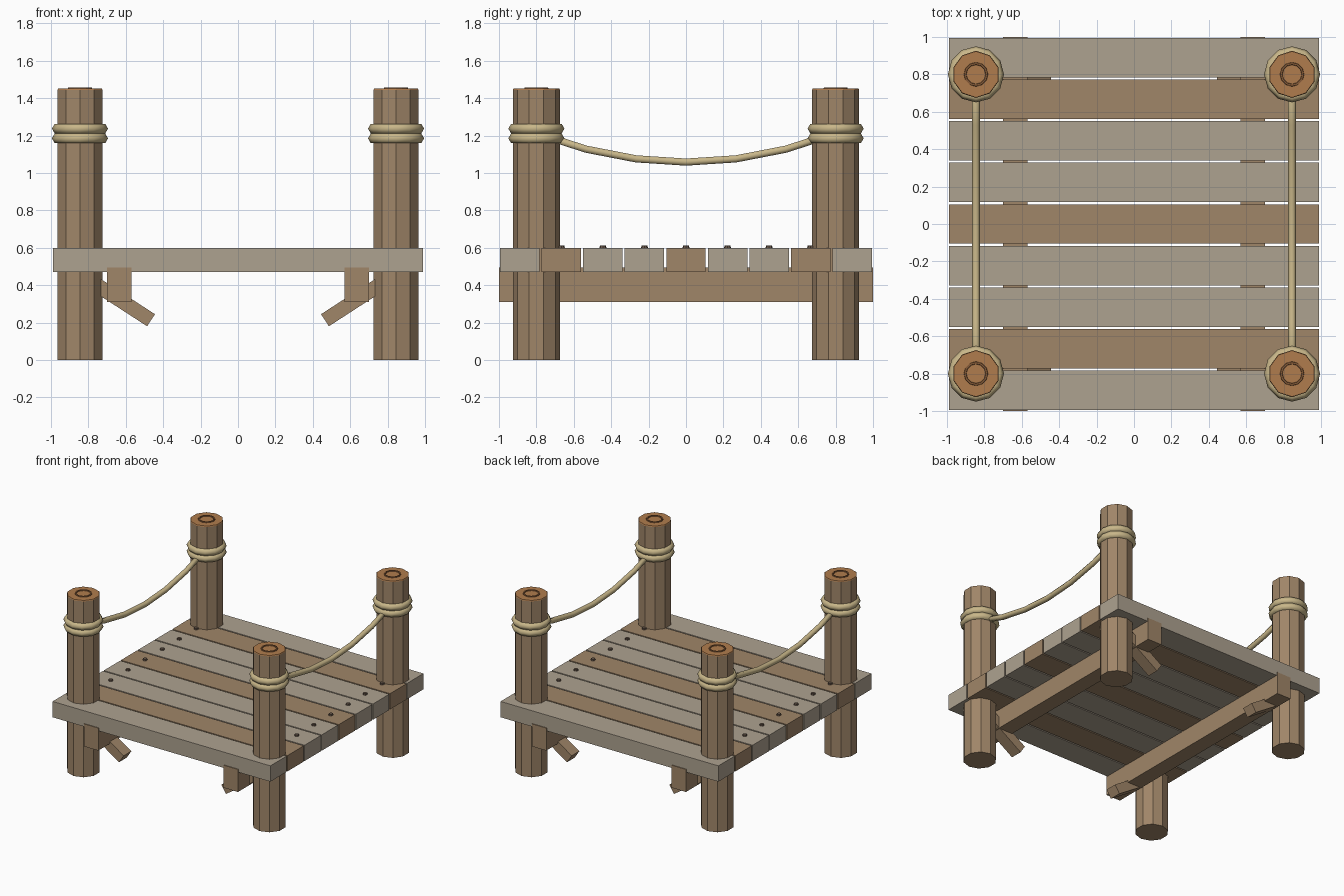
import bpy, bmesh, math
from mathutils import Vector, Matrix

if "Cube" in bpy.data.objects:
    bpy.data.objects.remove(bpy.data.objects["Cube"])


def material(name, r, g, b):
    m = bpy.data.materials.new(name)
    m.diffuse_color = (r, g, b, 1)
    m.use_nodes = True
    m.node_tree.nodes["Principled BSDF"].inputs["Base Color"].default_value = m.diffuse_color
    return m


BROWN = material("brown wood", 0.352, 0.238, 0.140)
GREY = material("weathered grey wood", 0.423, 0.361, 0.279)
END = material("cut wood", 0.434, 0.202, 0.075)
RING = material("growth ring", 0.24, 0.105, 0.04)
ROPE = material("rope", 0.58, 0.47, 0.25)
NAIL = material("nail", 0.13, 0.09, 0.065)


def finish(name, bm, mat, smooth=False):
    bmesh.ops.recalc_face_normals(bm, faces=bm.faces)
    for f in bm.faces:
        f.smooth = smooth
    me = bpy.data.meshes.new(name)
    bm.to_mesh(me)
    bm.free()
    me.materials.append(mat)
    ob = bpy.data.objects.new(name, me)
    bpy.context.collection.objects.link(ob)
    return ob


def box(name, centre, size, mat, tilt=0):
    bm = bmesh.new()
    m = (Matrix.Translation(centre) @ Matrix.Rotation(tilt, 4, 'Y')
         @ Matrix.Diagonal((*size, 1)))
    bmesh.ops.create_cube(bm, size=1, matrix=m)
    return finish(name, bm, mat)


def cylinder(name, x, y, z0, z1, r0, r1, sides, mat):
    bm = bmesh.new()
    bmesh.ops.create_cone(bm, cap_ends=True, segments=sides, radius1=r0,
                          radius2=r1, depth=z1 - z0,
                          matrix=Matrix.Translation((x, y, (z0 + z1) / 2)))
    return finish(name, bm, mat)


def lathe(name, x, y, z, profile, sides, mat, smooth):
    """Ring made by turning a closed (radius, height) profile."""
    bm = bmesh.new()
    loops = []
    for i in range(sides):
        a = math.tau * i / sides
        loops.append([bm.verts.new((x + r * math.cos(a), y + r * math.sin(a), z + h))
                      for r, h in profile])
    n = len(profile)
    for i in range(sides):
        p, q = loops[i], loops[(i + 1) % sides]
        for j in range(n):
            k = (j + 1) % n
            bm.faces.new((p[j], q[j], q[k], p[k]))
    return finish(name, bm, mat, smooth)


def hanging_rope(name, x, radius, sides=6, spans=6):
    """Sagging tube between the front and back posts."""
    bm = bmesh.new()
    rings = []
    for i in range(spans + 1):
        t = 2 * i / spans - 1
        c = Vector((x, POST_Y * t, 1.058 + 0.155 * t * t))
        up = Vector((0, -2 * 0.155 * t / POST_Y, 1)).normalized()
        rings.append([bm.verts.new(c + radius * (
            Vector((math.cos(a), 0, 0)) + up * math.sin(a)))
            for a in (math.tau * k / sides for k in range(sides))])
    for p, q in zip(rings, rings[1:]):
        for j in range(sides):
            k = (j + 1) % sides
            bm.faces.new((p[j], p[k], q[k], q[j]))
    bm.faces.new(rings[0])
    bm.faces.new(rings[-1])
    return finish(name, bm, ROPE, True)


POST_X, POST_Y, POST_R = 0.845, 0.80, 0.126
PITCH = 0.222

# Deck planks, every third one browner, with a nail near each end
for i in range(9):
    y = (i - 4) * PITCH
    box("plank", (0, y, 0.535), (1.98, 0.211, 0.13), BROWN if i % 3 == 1 else GREY)
    if 0 < i < 8:
        for s in (-1, 1):
            cylinder("nail", s * POST_X, y, 0.595, 0.612, 0.019, 0.016, 8, NAIL)

knot = [(0.12 + 0.03 * math.cos(math.tau * k / 6),
         0.03 * math.sin(math.tau * k / 6)) for k in range(6)]
growth = [(0.050, -0.004), (0.066, -0.004), (0.063, 0.006), (0.053, 0.006)]

for sx in (-1, 1):
    # Support beam and side rope
    box("support_beam", (sx * 0.635, 0, 0.403), (0.13, 2.0, 0.185), BROWN)
    hanging_rope("hanging_rope", sx * POST_X, 0.022)
    for sy in (-1, 1):
        x, y = sx * POST_X, sy * POST_Y
        # Post with cut top and growth ring
        cylinder("post", x, y, 0, 1.444, POST_R, POST_R, 10, BROWN)
        cylinder("post_top", x, y, 1.444, 1.451, POST_R, POST_R - 0.003, 10, END)
        lathe("growth_ring", x, y, 1.451, growth, 12, RING, False)
        # Two rope coils round the post
        for z in (1.185, 1.237):
            lathe("rope_coil", x, y, z, knot, 12, ROPE, True)
        # Slanted brace running inward and down from the post
        a = math.radians(33)
        length = 0.38
        cx = 0.465 + math.cos(a) * length / 2
        cz = 0.2125 + math.sin(a) * length / 2
        box("brace", (sx * cx, y, cz), (length, 0.10, 0.077), BROWN, -sx * a)
